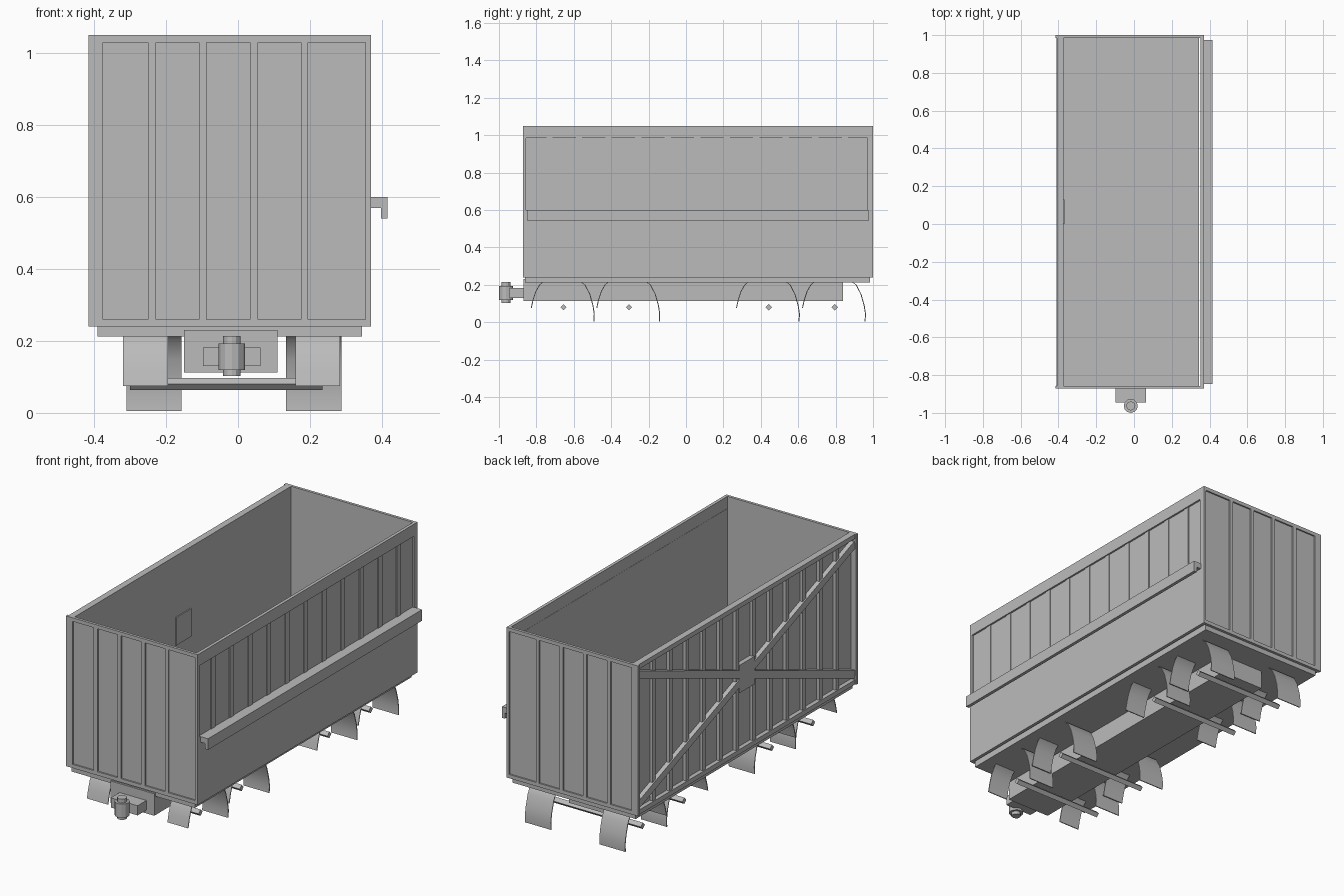
import bpy, bmesh, math
from mathutils import Vector, Matrix

if "Cube" in bpy.data.objects:
    bpy.data.objects.remove(bpy.data.objects["Cube"], do_unlink=True)

GREY = 0.5
mat = bpy.data.materials.new("plain grey")
mat.use_nodes = True
mat.diffuse_color = (GREY, GREY, GREY, 1)
mat.node_tree.nodes["Principled BSDF"].inputs["Base Color"].default_value = (GREY, GREY, GREY, 1)


def finish(name, bm):
    bmesh.ops.recalc_face_normals(bm, faces=bm.faces)
    mesh = bpy.data.meshes.new(name)
    bm.to_mesh(mesh)
    bm.free()
    mesh.materials.append(mat)
    obj = bpy.data.objects.new(name, mesh)
    bpy.context.collection.objects.link(obj)
    return obj


def add_box(bm, x, y, z, turn=None):
    """Box from (low, high) ranges, optionally turned about its centre."""
    centre = Vector((sum(x) / 2, sum(y) / 2, sum(z) / 2))
    size = (x[1] - x[0], y[1] - y[0], z[1] - z[0])
    m = Matrix.Translation(centre) @ (turn or Matrix()) @ Matrix.Diagonal((*size, 1))
    bmesh.ops.create_cube(bm, size=1, matrix=m)


def boxes(name, *ranges):
    bm = bmesh.new()
    for r in ranges:
        add_box(bm, *r)
    return finish(name, bm)


def add_cylinder(bm, centre, radius, length, sides, turn=None):
    bmesh.ops.create_cone(bm, cap_ends=True, segments=sides, radius1=radius, radius2=radius,
                          depth=length, matrix=Matrix.Translation(centre) @ (turn or Matrix()))


def extrude_profile(name, points, axis, start, end):
    """Closed outline swept along x or y."""
    bm = bmesh.new()
    place = (lambda a, b: (start, a, b)) if axis == "x" else (lambda a, b: (a, start, b))
    face = bm.faces.new([bm.verts.new(place(a, b)) for a, b in points])
    out = bmesh.ops.extrude_face_region(bm, geom=[face])
    move = (end - start, 0, 0) if axis == "x" else (0, end - start, 0)
    bmesh.ops.translate(bm, vec=move, verts=[v for v in out["geom"] if isinstance(v, bmesh.types.BMVert)])
    return finish(name, bm)


FRONT, BACK = -0.872, 1.0
LEFT, RIGHT = 0.37, -0.415
LOW, TOP = 0.24, 1.05
T = 0.015

# End walls: thin sheet with a raised frame and four ribs
rib_spans = [(RIGHT, -0.375), (-0.25, -0.228), (-0.108, -0.087),
             (0.033, 0.055), (0.175, 0.195), (0.355, LEFT)]
for name, outer, inward in (("front_wall", FRONT, 1), ("back_wall", BACK, -1)):
    raised = sorted((outer, outer + inward * 0.008))
    sheet = sorted((outer + inward * 0.008, outer + inward * T))
    parts = [((RIGHT, LEFT), sheet, (LOW, TOP))]
    parts += [(span, raised, (LOW, TOP)) for span in rib_spans]
    parts += [((RIGHT, LEFT), raised, z) for z in ((LOW, 0.26), (1.03, TOP))]
    boxes(name, *parts)

# Left wall: flush lower half, recessed upper half with shallow ribs
inside = (FRONT + T, BACK - T)
boxes("left_wall_lower", ((0.353, LEFT), inside, (LOW, 0.6)))
boxes("left_wall_top_rail", ((0.353, LEFT), inside, (0.985, TOP)))
boxes("left_wall_upper_panel", ((0.352, 0.36), inside, (0.6, 0.985)))
boxes("left_wall_end_posts", ((0.353, LEFT), (inside[0], -0.855), (0.6, 0.985)),
      ((0.353, LEFT), (0.97, inside[1]), (0.6, 0.985)))
boxes("left_wall_ribs", *[((0.358, 0.364), (y - 0.017, y + 0.017), (0.6, 0.985))
                          for y in [0.06 + 0.158 * k for k in range(-5, 6)]])

# Left side ledge with a drop lip
extrude_profile("left_ledge", [(LEFT, 0.6), (0.415, 0.6), (0.415, 0.54), (0.397, 0.54),
                               (0.397, 0.57), (LEFT, 0.57)], "y", -0.848, 0.975)

# Right wall: sheet, rails and upright ribs
boxes("right_wall", ((-0.385, -0.373), inside, (LOW, TOP)))
boxes("right_wall_rails", ((-0.408, -0.38), inside, (1.025, TOP)),
      ((-0.408, -0.38), inside, (LOW, 0.265)))
MID = 0.064
boxes("right_wall_ribs", *[((-0.402, -0.38), (y - 0.013, y + 0.013), (0.25, 1.04))
                           for y in [MID + 0.142 * (k + 0.5) for k in range(-6, 6)]])

# Crossed braces and their centre plate
run, rise = 1.84, 0.7
length, angle = math.hypot(run, rise), math.atan2(rise, run)
bm = bmesh.new()
for side in (-1, 1):
    add_box(bm, (-0.409, -0.38), (MID - length / 2, MID + length / 2), (0.625, 0.665),
            Matrix.Rotation(side * angle, 4, "X"))
finish("right_wall_braces", bm)
boxes("brace_plate", ((-0.41, -0.367), (MID - 0.065, MID + 0.065), (0.57, 0.72)))

# Floor and chassis
boxes("floor", ((-0.39, 0.345), (-0.86, 0.985), (0.213, 0.25)))
boxes("chassis_beam", ((-0.15, 0.11), (-0.87, 0.84), (0.112, 0.23)))

# Hitch
HX = -0.017
boxes("hitch_block", ((HX - 0.08, HX + 0.08), (-0.945, -0.86), (0.13, 0.182)))
bm = bmesh.new()
add_cylinder(bm, (HX, -0.963, 0.156), 0.037, 0.074, 12)
add_cylinder(bm, (HX, -0.963, 0.158), 0.024, 0.112, 12)
finish("hitch_pin", bm)
boxes("hitch_neck", ((HX - 0.02, HX + 0.02), (-0.96, -0.93), (0.135, 0.175)))

# Axles and curved mudguard flaps
bm = bmesh.new()
lead_curve = [(-0.175, 0.075), (-0.165, 0.12), (-0.15, 0.165), (-0.13, 0.2), (-0.112, 0.215)]
trail_curve = [(0.09, 0.215), (0.112, 0.2), (0.138, 0.15), (0.155, 0.09), (0.162, 0.045), (0.16, 0.005)]
flaps = [("leading_flap", lead_curve, ((-0.32, -0.195), (0.16, 0.283))),
         ("trailing_flap", trail_curve, ((-0.31, -0.157), (0.133, 0.287)))]
for y in (-0.655, -0.305, 0.442, 0.795):
    add_cylinder(bm, (-0.032, y, 0.08), 0.017, 0.535, 4, Matrix.Rotation(math.pi / 2, 4, "Y"))
    for name, curve, spans in flaps:
        outline = [(y + a, b) for a, b in curve] + [(y + a + 0.005, b) for a, b in reversed(curve)]
        for x0, x1 in spans:
            flap = extrude_profile(name, outline, "x", x0, x1)
            bpy.ops.object.select_all(action="DESELECT")
            flap.select_set(True)
            bpy.context.view_layer.objects.active = flap
            bpy.ops.object.shade_smooth_by_angle(angle=math.radians(35))
finish("axles", bm)
